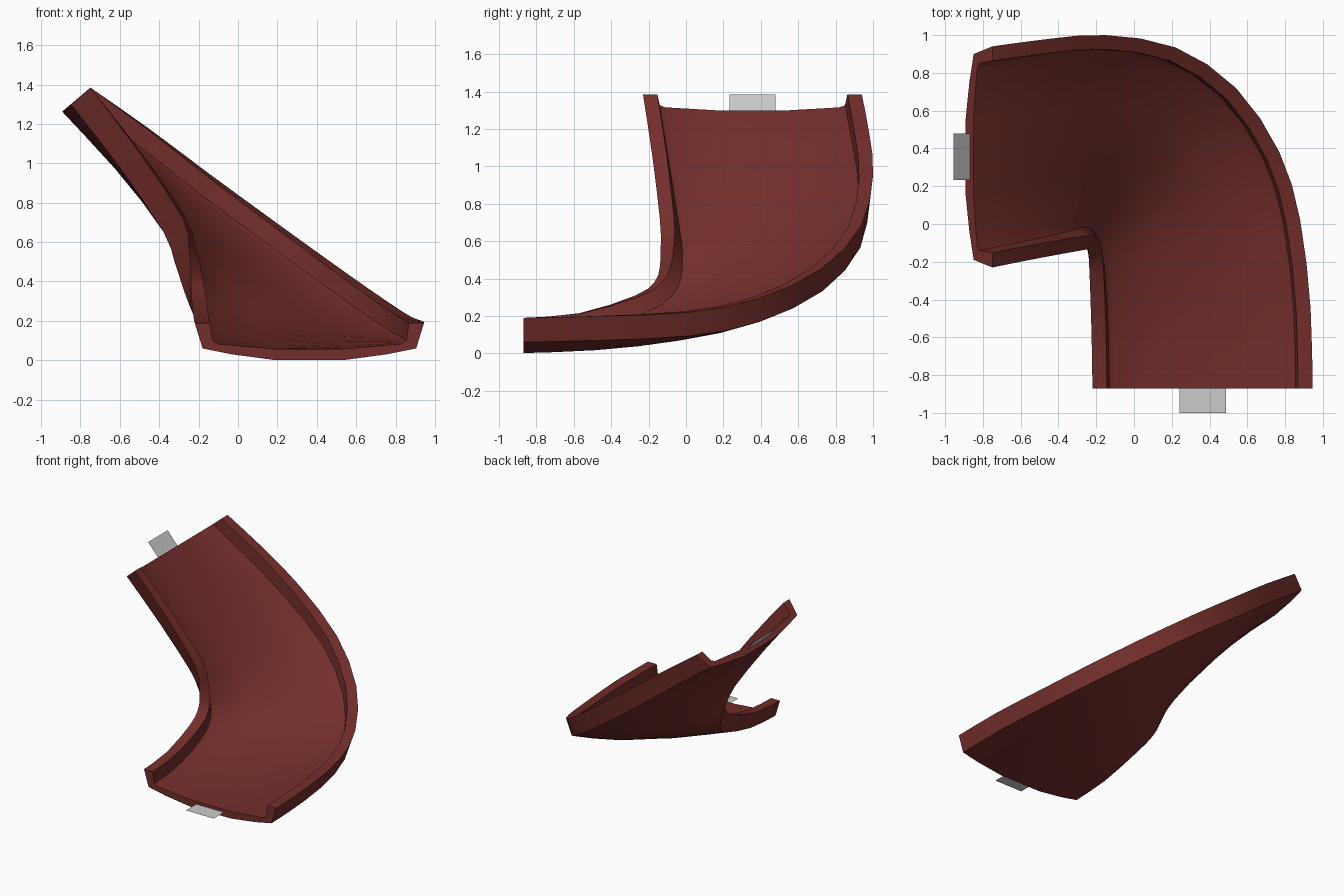
import bpy, bmesh
from math import sin, cos, radians
from mathutils import Vector

if "Cube" in bpy.data.objects:
    bpy.data.objects.remove(bpy.data.objects["Cube"])

# Stations along the bend: inner rail xyz, outer rail xyz, heading, inner pitch, outer pitch
KEYS = [
    (-.22, -.87, .19, .945, -.87, .19, 0, 0, 0),
    (-.225, -.57, .215, .935, -.45, .20, 3, 6, 2),
    (-.235, -.27, .31, .88, .02, .22, 15, 25, 8),
    (-.24, -.17, .38, .77, .38, .29, 30, 40, 16),
    (-.24, -.14, .46, .54, .72, .45, 45, 48, 25),
    (-.25, -.135, .58, .22, .935, .68, 60, 54, 30),
    (-.28, -.14, .72, -.15, 1.0, .95, 78, 54, 36),
    (-.50, -.18, 1.055, -.45, .98, 1.175, 88, 51, 43),
    (-.75, -.23, 1.385, -.75, .94, 1.385, 90, 49.5, 49.5),
]
# Half of the channel section: distance in from the rim, height below the rim
HALF = [(.40, -.132), (.12, -.107), (.09, -.09), (.077, 0), (0, 0),
        (.04, -.13), (.19, -.16), (.40, -.188)]
# Closed loop: inner half, then mirrored outer half
SECTION = [(0, d, h) for d, h in HALF] + [(1, d, h) for d, h in reversed(HALF)]


def spline(i, t):
    """Catmull-Rom blend of the station values."""
    n = len(KEYS) - 1
    quads = zip(*(KEYS[min(max(i + k, 0), n)] for k in (-1, 0, 1, 2)))
    return [.5 * (2 * b + (c - a) * t + (2 * a - 5 * b + 4 * c - d) * t * t
                  + (3 * b - a - 3 * c + d) * t ** 3) for a, b, c, d in quads]


def make_ring(v):
    inner, outer = Vector(v[:3]), Vector(v[3:6])
    across = outer - inner
    width = across.length
    head = radians(v[6])
    back = Vector((sin(head), -cos(head), 0))
    pts = []
    for side, d, h in SECTION:
        s = d / width if side == 0 else 1 - d / width
        pitch = radians(v[7] * (1 - s) + v[8] * s)
        up = back * sin(pitch) + Vector((0, 0, cos(pitch)))
        pts.append(inner + across * s + up * h)
    return pts


def add_mesh(name, bm):
    me = bpy.data.meshes.new(name)
    bm.to_mesh(me)
    bm.free()
    ob = bpy.data.objects.new(name, me)
    bpy.context.collection.objects.link(ob)
    return ob


# Curved chute channel
stations = [spline(i, t) for i in range(len(KEYS) - 1) for t in (0, .5)] + [KEYS[-1]]
bm = bmesh.new()
rings = [[bm.verts.new(p) for p in make_ring(v)] for v in stations]
n = len(SECTION)
for a, b in zip(rings, rings[1:]):
    for j in range(n):
        k = (j + 1) % n
        bm.faces.new((a[j], a[k], b[k], b[j]))
# End caps as strips between the bed and the underside
for r in (rings[0], rings[-1]):
    bm.faces.new((r[0], r[7], r[8], r[15]))
    for q in ((0, 1, 6, 7), (1, 2, 5, 6), (2, 3, 4, 5)):
        bm.faces.new([r[j] for j in q])
        bm.faces.new([r[15 - j] for j in q])
bmesh.ops.recalc_face_normals(bm, faces=bm.faces)
chute = add_mesh("curved_chute", bm)
mat = bpy.data.materials.new("dark_red")
mat.diffuse_color = (.17, .027, .024, 1)
mat.use_nodes = True
mat.node_tree.nodes["Principled BSDF"].inputs["Base Color"].default_value = mat.diffuse_color
chute.data.materials.append(mat)
bpy.context.view_layer.objects.active = chute
chute.select_set(True)
bpy.ops.object.shade_smooth_by_angle(angle=radians(30))


# Flat connector tabs at both ends of the bed
def add_tab(name, base, side, out):
    base, side, out = Vector(base), Vector(side), Vector(out)
    bm = bmesh.new()
    bm.faces.new([bm.verts.new(p) for p in
                  (base - side, base + side, base + side + out, base - side + out)])
    return add_mesh(name, bm)


add_tab("lower_tab", (.363, -.87, .035), (.123, 0, 0), (0, -.13, 0))
add_tab("upper_tab", (-.868, .355, 1.284), (0, .123, 0), (-.087, 0, .1))
